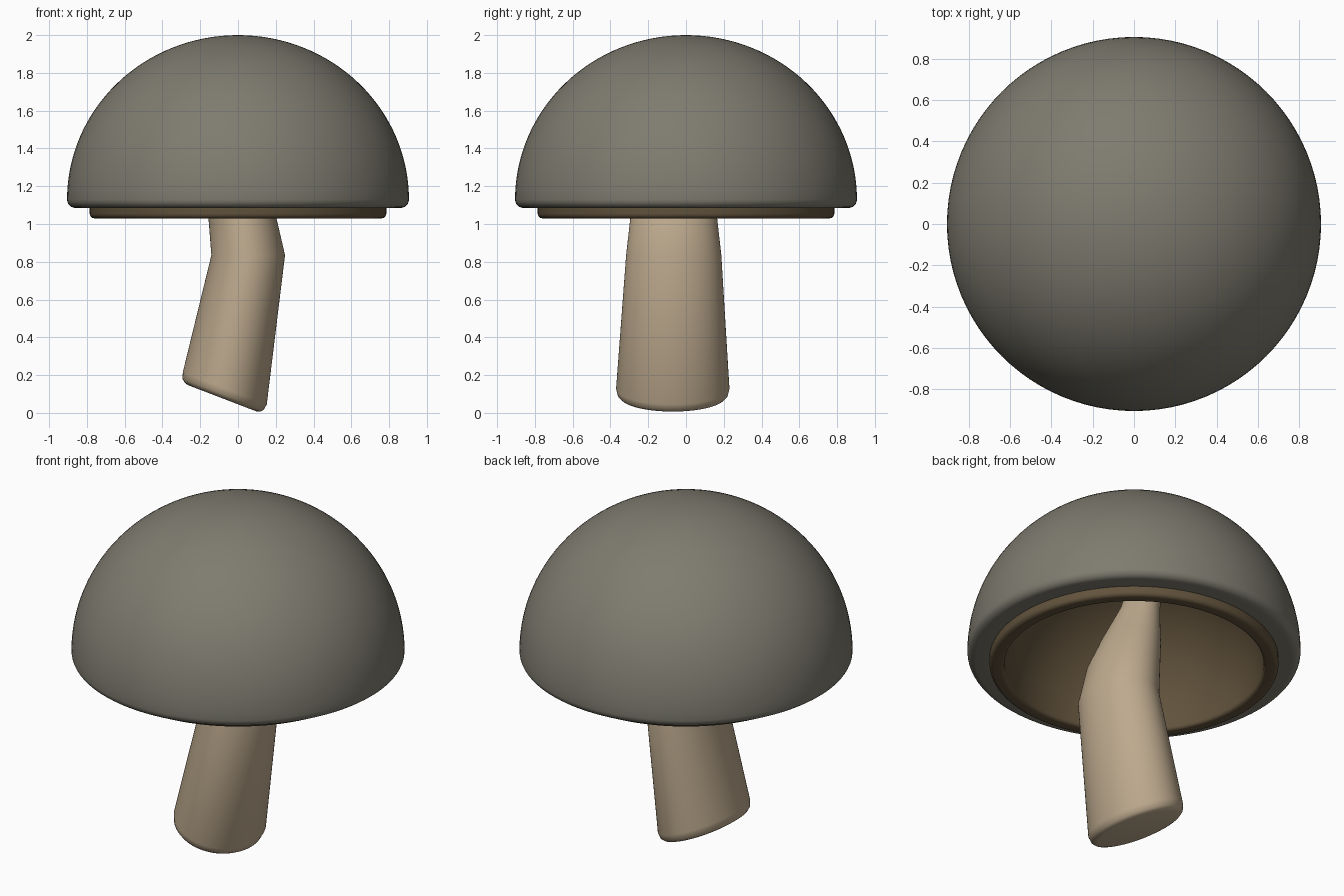
import bpy, bmesh, math

if "Cube" in bpy.data.objects:
    bpy.data.objects.remove(bpy.data.objects["Cube"])

SEG = 96

def finish(name, bm, color):
    bmesh.ops.remove_doubles(bm, verts=bm.verts, dist=1e-5)
    bmesh.ops.recalc_face_normals(bm, faces=bm.faces)
    me = bpy.data.meshes.new(name)
    bm.to_mesh(me)
    bm.free()
    ob = bpy.data.objects.new(name, me)
    bpy.context.collection.objects.link(ob)
    mat = bpy.data.materials.new(name + "_color")
    mat.diffuse_color = (*color, 1)
    mat.use_nodes = True
    mat.node_tree.nodes["Principled BSDF"].inputs["Base Color"].default_value = mat.diffuse_color
    me.materials.append(mat)
    bpy.ops.object.select_all(action='DESELECT')
    bpy.context.view_layer.objects.active = ob
    ob.select_set(True)
    bpy.ops.object.shade_smooth_by_angle(angle=math.radians(50))
    return ob

def bridge(bm, rings):
    for r0, r1 in zip(rings, rings[1:]):
        for i in range(SEG):
            j = (i + 1) % SEG
            bm.faces.new((r0[i], r0[j], r1[j], r1[i]))

def angles():
    return [2 * math.pi * i / SEG for i in range(SEG)]

def lathe(name, profile, color):
    bm = bmesh.new()
    rings = [[bm.verts.new((r * math.cos(t), r * math.sin(t), z)) for t in angles()]
             for r, z in profile]
    bridge(bm, rings)
    return finish(name, bm, color)

def arc(r, h, z0, start, end, n=32):
    out = []
    for i in range(n + 1):
        t = math.radians(start + (end - start) * i / n)
        out.append((max(r * math.cos(t), 0.0), z0 + h * math.sin(t)))
    return out

def corner(r, z, rad, start, end):
    return [(r + x, z + y) for x, y in
            [(rad * math.cos(math.radians(start + (end - start) * i / 6)),
              rad * math.sin(math.radians(start + (end - start) * i / 6))) for i in range(7)]]

# cap: domed shell with a rounded lower edge, open over the gills
cap = arc(0.905, 0.87, 1.13, 89.9, 0) + corner(0.86, 1.13, 0.045, 0, -90) + \
    [(0.77, 1.085), (0.77, 1.16)]
cap[0] = (0.0005, 2.0)
lathe("cap", cap, (0.21, 0.20, 0.16))

# gills: rounded rim and hollow bowl under the cap
gills = [(0.785, 1.12)] + corner(0.76, 1.055, 0.025, 0, -90) + \
    corner(0.725, 1.05, 0.02, -90, -180) + arc(0.705, 0.66, 1.06, 0, 89.9)
lathe("gills", gills, (0.12, 0.085, 0.045))

# stem: bent tapering loft of oval rings (x, y, z, tilt, x radius, y radius)
tilt = 21
sections = [(-0.085, -0.07, 0.078, tilt, 0.195, 0.255),
            (-0.083, -0.07, 0.084, tilt, 0.215, 0.277),
            (-0.079, -0.07, 0.098, tilt, 0.230, 0.292),
            (-0.070, -0.07, 0.130, tilt, 0.238, 0.300),
            (0.054, -0.065, 0.835, 0, 0.195, 0.252),
            (0.022, -0.065, 1.03, -8, 0.178, 0.230),
            (-0.030, -0.065, 1.21, -12, 0.148, 0.190),
            (-0.095, -0.065, 1.44, -14, 0.100, 0.125),
            (-0.160, -0.065, 1.72, -14, 0.070, 0.090)]
bm = bmesh.new()
rings = []
for cx, cy, cz, deg, a, b in sections:
    c, s = math.cos(math.radians(deg)), math.sin(math.radians(deg))
    rings.append([bm.verts.new((cx + a * math.cos(t) * c, cy + b * math.sin(t),
                                cz - a * math.cos(t) * s)) for t in angles()])
bridge(bm, rings)
bm.faces.new(rings[0])
bm.faces.new(rings[-1])
finish("stem", bm, (0.51, 0.40, 0.27))
